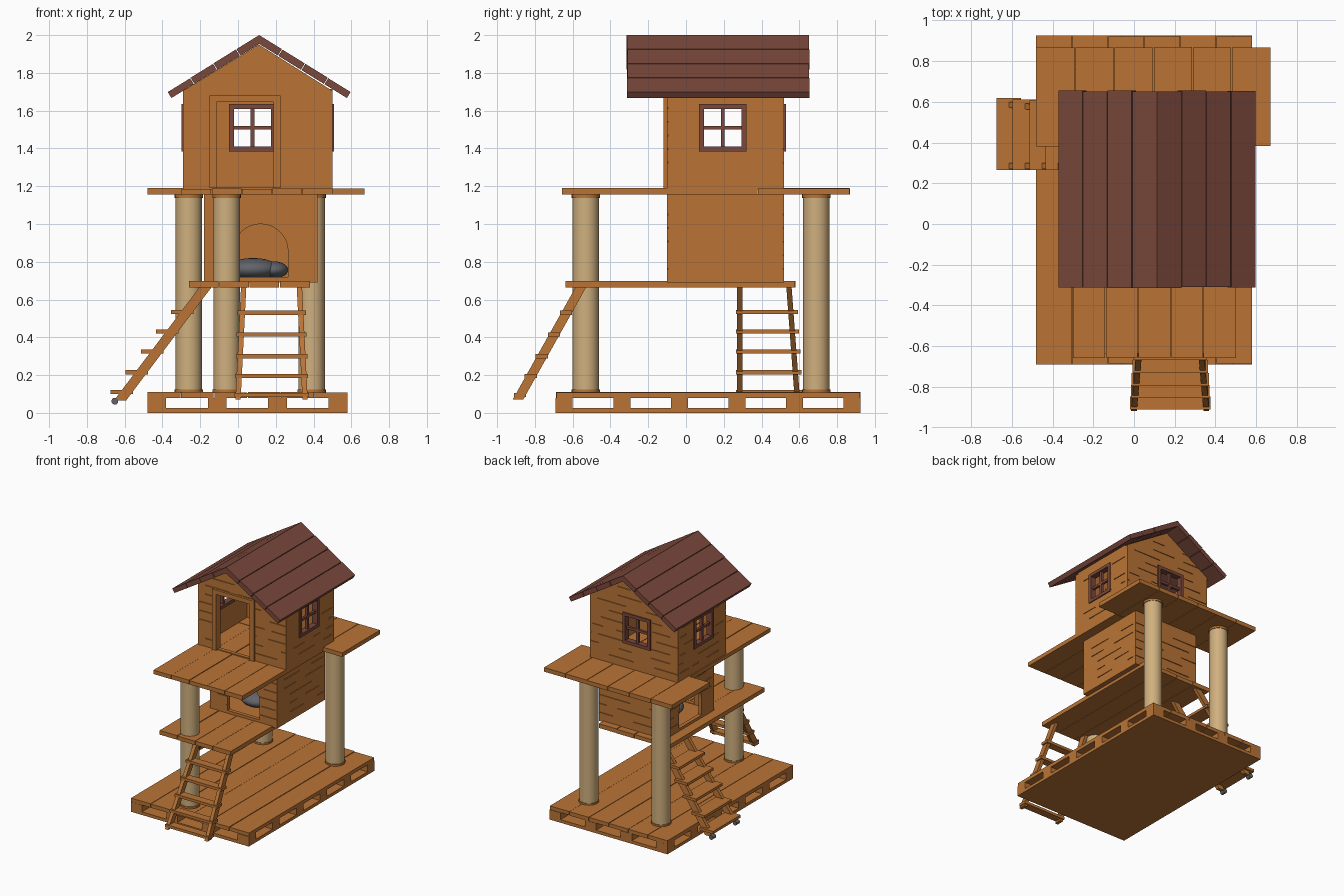
import bpy, bmesh, math, random
from mathutils import Matrix

if "Cube" in bpy.data.objects:
    bpy.data.objects.remove(bpy.data.objects["Cube"])

random.seed(4)


def material(name, rgb):
    m = bpy.data.materials.new(name)
    m.diffuse_color = (*rgb, 1)
    m.use_nodes = True
    m.node_tree.nodes["Principled BSDF"].inputs["Base Color"].default_value = m.diffuse_color
    return m


WOOD = material("orange wood", (0.49, 0.175, 0.036))
BROWN = material("brown roof wood", (0.195, 0.066, 0.044))
ROPE = material("sisal rope", (0.63, 0.434, 0.21))
GREY = material("grey fabric", (0.12, 0.125, 0.14))


def finish(bm, name, mat):
    bmesh.ops.recalc_face_normals(bm, faces=bm.faces)
    me = bpy.data.meshes.new(name)
    bm.to_mesh(me)
    bm.free()
    me.materials.append(mat)
    ob = bpy.data.objects.new(name, me)
    bpy.context.collection.objects.link(ob)
    return ob


def add_box(bm, x0, x1, y0, y1, z0, z1):
    m = Matrix.Translation(((x0 + x1) / 2, (y0 + y1) / 2, (z0 + z1) / 2))
    bmesh.ops.create_cube(bm, size=1, matrix=m @ Matrix.Diagonal((x1 - x0, y1 - y0, z1 - z0, 1)))


def add_prism(bm, pts, axis, d0, d1):
    """Extrude an outline of (across, z) points along the x or y axis."""
    def ring(d):
        return [bm.verts.new((a, d, z) if axis == 'y' else (d, a, z)) for a, z in pts]
    lo, hi = ring(d0), ring(d1)
    n = len(pts)
    bm.faces.new(lo)
    bm.faces.new(hi[::-1])
    for i in range(n):
        bm.faces.new((lo[i], hi[i], hi[(i + 1) % n], lo[(i + 1) % n]))


def add_rail(bm, p0, p1, wx, wy):
    """Slanted post with level ends."""
    corners = ((-wx, -wy), (wx, -wy), (wx, wy), (-wx, wy))
    r = [[bm.verts.new((p[0] + a, p[1] + b, p[2])) for a, b in corners] for p in (p0, p1)]
    bm.faces.new(r[0])
    bm.faces.new(r[1][::-1])
    for i in range(4):
        j = (i + 1) % 4
        bm.faces.new((r[0][i], r[1][i], r[1][j], r[0][j]))


def add_cylinder(bm, x, y, z0, z1, r):
    res = bmesh.ops.create_cone(bm, cap_ends=True, segments=28, radius1=r, radius2=r, depth=z1 - z0,
                                matrix=Matrix.Translation((x, y, (z0 + z1) / 2)))
    for f in {f for v in res["verts"] for f in v.link_faces}:
        f.smooth = len(f.verts) == 4


def cut(ob, bm):
    """Subtract a cutter mesh from an object and remove the cutter."""
    cutter = finish(bm, "cutter", ob.data.materials[0])
    cutter.hide_render = True
    mod = ob.modifiers.new("cut", 'BOOLEAN')
    mod.object, mod.operation, mod.solver = cutter, 'DIFFERENCE', 'EXACT'
    dg = bpy.context.evaluated_depsgraph_get()
    me = bpy.data.meshes.new_from_object(ob.evaluated_get(dg))
    ob.modifiers.clear()
    ob.data = me
    bpy.data.objects.remove(cutter)


def deck(name, x0, x1, y0, y1, z0, z1, n):
    """Boards side by side along y, with small gaps."""
    bm = bmesh.new()
    w = (x1 - x0) / n
    for i in range(n):
        a, b = x0 + i * w, x0 + (i + 1) * w
        add_box(bm, a + (0.002 if i else 0), b - (0.002 if i < n - 1 else 0), y0 + random.uniform(0, 0.005),
                y1 - random.uniform(0, 0.005), z0, z1 - random.uniform(0, 0.004))
    return finish(bm, name, WOOD)


def wall(name, pts, axis, outer, inner, opening=None):
    """Outline slab with an optional opening and short plank grooves on the outer face."""
    bm = bmesh.new()
    add_prism(bm, pts, axis, outer, inner)
    ob = finish(bm, name, WOOD)
    if opening:
        bm = bmesh.new()
        add_prism(bm, opening, axis, min(outer, inner) - 0.05, max(outer, inner) + 0.05)
        cut(ob, bm)
    bm = bmesh.new()
    a0, a1 = min(p[0] for p in pts), max(p[0] for p in pts)
    z, top = min(p[1] for p in pts) + 0.07, max(p[1] for p in pts)
    s = 1 if inner > outer else -1
    while z < top - 0.04:
        a = a0 - 0.01 + random.choice((0, 0.08, 0.15))
        while a < a1:
            b = a + random.uniform(0.08, 0.3)
            add_prism(bm, [(a, z), (b, z + 0.001), (b, z + 0.004), (a, z + 0.006)],
                      axis, outer - s * 0.01, outer + s * 0.007)
            a = b + random.uniform(0.05, 0.2)
        z += 0.072
    cut(ob, bm)


def rect(a0, a1, z0, z1):
    return [(a0, z0), (a1, z0), (a1, z1), (a0, z1)]


def arch(c, r, z0, z1):
    t = [math.pi * i / 16 for i in range(17)]
    return [(c - r, z0), (c + r, z0)] + [(c + r * math.cos(a), z1 - r + r * math.sin(a)) for a in t]


def window(name, axis, c, d):
    """Four-pane frame centred on c, in the wall at depth d."""
    bm = bmesh.new()
    h, t, z = 0.125, 0.026, 1.51
    for r in (rect(c - h, c - h + t, z - h, z + h), rect(c + h - t, c + h, z - h, z + h),
              rect(c - h + t, c + h - t, z - h, z - h + t), rect(c - h + t, c + h - t, z + h - t, z + h)):
        add_prism(bm, r, axis, d - 0.024, d + 0.024)
    add_prism(bm, rect(c - 0.01, c + 0.01, z - h + t, z + h - t), axis, d - 0.012, d + 0.012)
    add_prism(bm, rect(c - h + t, c + h - t, z - 0.01, z + 0.01), axis, d - 0.01, d + 0.01)
    finish(bm, name, BROWN)


# Pallet base: closed underside, block grid, top boards
bm = bmesh.new()
add_box(bm, -0.48, 0.58, -0.69, 0.925, 0, 0.025)
for i in range(4):
    for j in range(6):
        x, y = -0.48 + i * 0.32, -0.69 + j * 0.305
        add_box(bm, x, x + 0.1, y, y + 0.09, 0.025, 0.08)
finish(bm, "pallet_frame", WOOD)
deck("pallet_boards", -0.48, 0.58, -0.69, 0.925, 0.08, 0.112, 6)

# Platforms
deck("lower_platform", -0.26, 0.38, -0.64, 0.58, 0.665, 0.70, 4)
deck("upper_front_platform", -0.30, 0.50, -0.66, 0.38, 1.155, 1.19, 5)
deck("upper_back_platform", -0.48, 0.67, 0.38, 0.87, 1.155, 1.19, 6)

# Rope-wrapped posts with end rings
for name, x, y in (("front_post", -0.06, -0.53), ("back_left_post", -0.26, 0.69), ("back_right_post", 0.39, 0.69)):
    bm = bmesh.new()
    add_cylinder(bm, x, y, 0.11, 1.155, 0.07)
    finish(bm, name, ROPE)
    bm = bmesh.new()
    add_cylinder(bm, x, y, 0.105, 0.124, 0.075)
    add_cylinder(bm, x, y, 1.138, 1.157, 0.075)
    finish(bm, name + "_rings", WOOD)

# Lower house with arched openings in front and on the left
box_x, box_y = rect(-0.18, 0.42, 0.69, 1.16), rect(-0.07, 0.49, 0.69, 1.16)
wall("lower_front_wall", box_x, 'y', -0.10, -0.07, arch(0.12, 0.145, 0.72, 1.0))
wall("lower_back_wall", box_x, 'y', 0.52, 0.49)
wall("lower_left_wall", box_y, 'x', -0.18, -0.15, arch(0.20, 0.145, 0.72, 1.0))
wall("lower_right_wall", box_y, 'x', 0.42, 0.39)
bm = bmesh.new()
add_box(bm, -0.15, 0.39, -0.07, 0.49, 0.69, 0.715)
finish(bm, "lower_house_floor", WOOD)

# Cushion in the lower house
bm = bmesh.new()
for x, z, rx, ry, rz in ((0.08, 0.76, 0.14, 0.13, 0.06), (0.19, 0.757, 0.075, 0.1, 0.045)):
    bmesh.ops.create_uvsphere(bm, u_segments=24, v_segments=12, radius=1,
                              matrix=Matrix.Translation((x, 0.15, z)) @ Matrix.Diagonal((rx, ry, rz, 1)))
for f in bm.faces:
    f.smooth = True
finish(bm, "cushion", GREY)

# Upper house: gable walls, side walls, door and windows
gable = [(-0.29, 1.18), (0.50, 1.18), (0.50, 1.705), (0.11, 1.95), (-0.29, 1.705)]
side = rect(-0.07, 0.49, 1.18, 1.715)
wall("upper_front_wall", gable, 'y', -0.10, -0.07, rect(-0.115, 0.19, 1.195, 1.645))
wall("upper_back_wall", gable, 'y', 0.52, 0.49, rect(-0.035, 0.19, 1.40, 1.62))
wall("upper_left_wall", side, 'x', -0.29, -0.26, rect(0.085, 0.305, 1.40, 1.62))
wall("upper_right_wall", side, 'x', 0.50, 0.47, rect(0.085, 0.305, 1.40, 1.62))
window("back_window", 'y', 0.077, 0.505)
window("left_window", 'x', 0.195, -0.275)
window("right_window", 'x', 0.195, 0.485)
bm = bmesh.new()
for r in (rect(-0.15, -0.113, 1.19, 1.645), rect(0.188, 0.225, 1.19, 1.645), rect(-0.15, 0.225, 1.645, 1.68)):
    add_prism(bm, r, 'y', -0.118, -0.065)
finish(bm, "door_frame", WOOD)

# Roof: four boards on each slope
ang, length, t = math.atan2(0.30, 0.487), 0.572, 0.04
c, s = math.cos(ang), math.sin(ang)
for side_name, k in (("left", -1), ("right", 1)):
    bm = bmesh.new()
    for i in range(4):
        a, b = i * length / 4 + (0.002 if i else 0), (i + 1) * length / 4 - 0.002
        drop = random.uniform(0, 0.004) if i else 0
        pts = [(0.112 + k * (u * c - v * s), 2.0 - u * s - v * c) for u, v in ((a, drop), (b, drop), (b, t), (a, t))]
        add_prism(bm, pts, 'y', -0.315 + random.uniform(0, 0.006), 0.655 - random.uniform(0, 0.006))
    finish(bm, side_name + "_roof", BROWN)

# Front ladder
bm = bmesh.new()
add_rail(bm, (0.0, -0.89, 0.07), (0.03, -0.555, 0.668), 0.014, 0.028)
add_rail(bm, (0.355, -0.89, 0.07), (0.325, -0.555, 0.668), 0.014, 0.028)
for z in (0.095, 0.195, 0.30, 0.415, 0.53):
    y, w = -0.89 + (z - 0.07) * 0.56, 0.20 - z * 0.035
    add_box(bm, 0.178 - w, 0.178 + w, y - 0.035, y + 0.03, z - 0.011, z + 0.011)
finish(bm, "front_ladder", WOOD)

# Side ladder with grey feet
bm = bmesh.new()
add_rail(bm, (-0.625, 0.285, 0.065), (-0.17, 0.285, 0.668), 0.032, 0.014)
add_rail(bm, (-0.625, 0.59, 0.065), (-0.17, 0.545, 0.668), 0.032, 0.014)
for z in (0.11, 0.215, 0.325, 0.43, 0.535):
    x = -0.625 + (z - 0.065) * 0.755
    add_box(bm, x - 0.085, x + 0.035, 0.265, 0.625 - z * 0.06, z - 0.011, z + 0.011)
finish(bm, "side_ladder", WOOD)
bm = bmesh.new()
for y in (0.285, 0.59):
    bmesh.ops.create_cone(bm, cap_ends=True, segments=14, radius1=0.018, radius2=0.018, depth=0.04,
                          matrix=Matrix.Translation((-0.652, y, 0.062)) @ Matrix.Rotation(math.pi / 2, 4, 'X'))
finish(bm, "ladder_feet", GREY)
